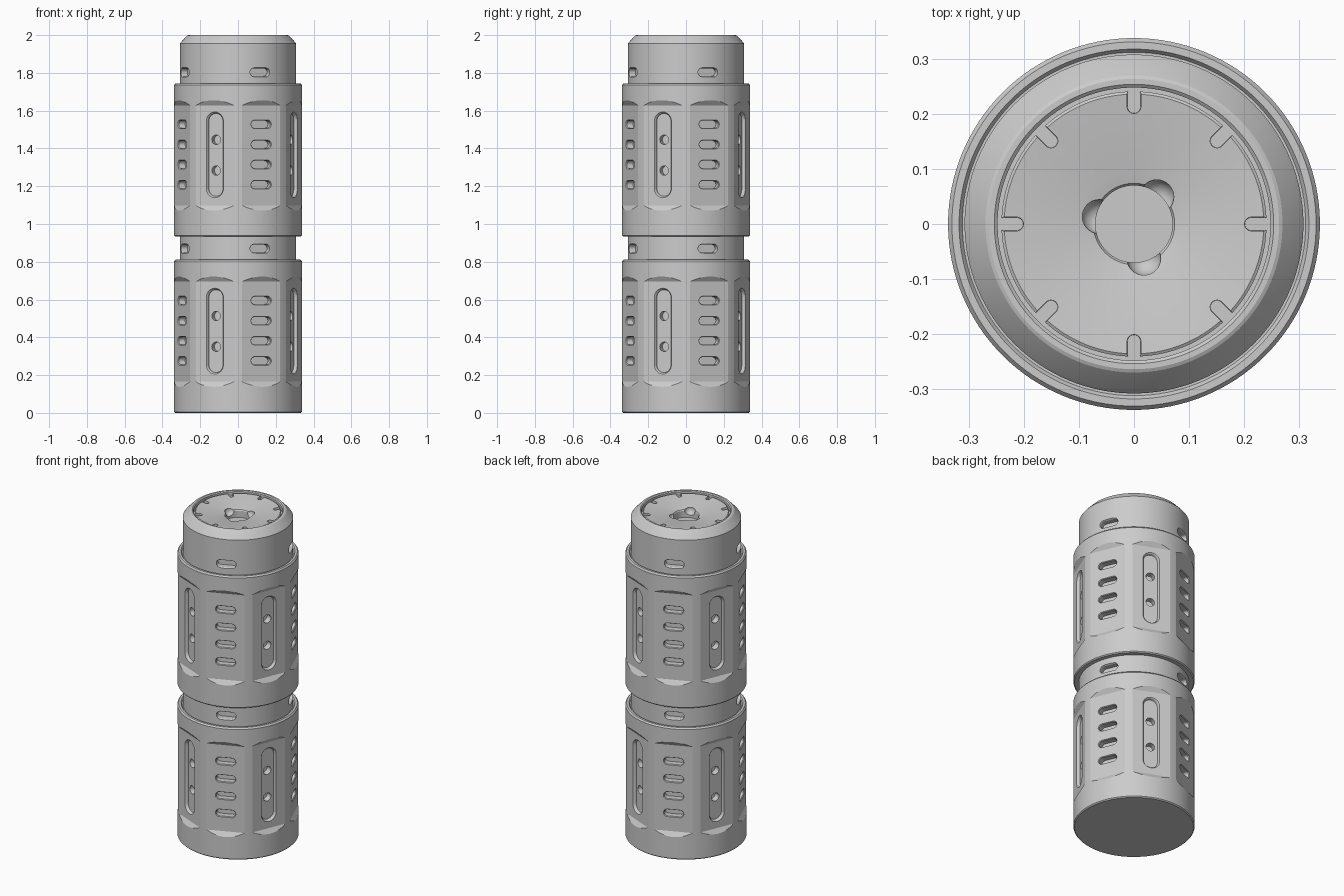
import bpy, bmesh
from math import sin, cos, pi, radians
from mathutils import Matrix, Vector

if "Cube" in bpy.data.objects:
    bpy.data.objects.remove(bpy.data.objects["Cube"])

SEG = 128


def make_object(name, bm):
    bmesh.ops.recalc_face_normals(bm, faces=bm.faces)
    mesh = bpy.data.meshes.new(name)
    bm.to_mesh(mesh)
    bm.free()
    ob = bpy.data.objects.new(name, mesh)
    bpy.context.collection.objects.link(ob)
    return ob


def lathe(name, profile):
    """Closed solid of revolution; end rings are capped flat."""
    bm = bmesh.new()
    rings = [[bm.verts.new((r * cos(2 * pi * i / SEG), r * sin(2 * pi * i / SEG), z))
              for i in range(SEG)] for r, z in profile]
    for a, b in zip(rings, rings[1:]):
        for i in range(SEG):
            j = (i + 1) % SEG
            bm.faces.new((a[i], a[j], b[j], b[i]))
    bm.faces.new(rings[0])
    bm.faces.new(rings[-1])
    return make_object(name, bm)


def loft(bm, rings):
    """Add a capped prism through equal-length point rings."""
    vs = [[bm.verts.new(p) for p in ring] for ring in rings]
    n = len(vs[0])
    for a, b in zip(vs, vs[1:]):
        for i in range(n):
            bm.faces.new((a[i], a[(i + 1) % n], b[(i + 1) % n], b[i]))
    bm.faces.new(vs[0])
    bm.faces.new(vs[-1])


def stadium(bm, matrix, half, radius, sections, n=14):
    """Rounded slot along local x; sections are (local z, growth)."""
    rings = []
    for w, grow in sections:
        ring = []
        for side in (1, -1):
            for k in range(n + 1):
                a = -pi / 2 + pi * k / n
                ring.append(matrix @ Vector((side * (half + (radius + grow) * cos(a)),
                                             side * (radius + grow) * sin(a), w)))
        if half == 0:
            ring = ring[:n] + ring[n + 1:-1]
        rings.append(ring)
    loft(bm, rings)


def side_frame(angle, z, upright=False):
    """Local z points outward from the axis, local x runs around (or up)."""
    out = Vector((cos(angle), sin(angle), 0))
    tan = Vector((-sin(angle), cos(angle), 0))
    up = Vector((0, 0, 1))
    u, v = (up, -tan) if upright else (tan, up)
    m = Matrix((u, v, out)).transposed().to_4x4()
    m.translation = (0, 0, z)
    return m


def cut(ob, bm):
    cutter = make_object("cutter", bm)
    cutter.hide_render = True
    mod = ob.modifiers.new("cut", 'BOOLEAN')
    mod.operation, mod.solver, mod.object = 'DIFFERENCE', 'EXACT', cutter
    bpy.context.view_layer.objects.active = ob
    bpy.ops.object.modifier_apply(modifier=mod.name)
    bpy.data.objects.remove(cutter)


SLOTS = [radians(-67.5 + 90 * k) for k in range(4)]
PANELS = [radians(-112.5 + 90 * k) for k in range(4)]

# Sleeve: solid cylinder with chamfered ends and a lip round the top
sleeve = lathe("lower_sleeve", [(0.332, 0), (0.338, 0.006), (0.338, 0.803), (0.331, 0.812),
                                (0.318, 0.812), (0.312, 0.804)])

# Eight shallow flats with sloping ends
bm = bmesh.new()
for a in SLOTS + PANELS:
    m = side_frame(a, 0.43)
    loft(bm, [[m @ Vector((x * 0.12, y * h, w)) for x, y in ((-1, -1), (1, -1), (1, 1), (-1, 1))]
              for w, h in ((0.32, 0.265), (0.338, 0.292), (0.36, 0.325))])
cut(sleeve, bm)

# Tall recesses and stacks of four short slots
bm = bmesh.new()
for a in PANELS:
    stadium(bm, side_frame(a, 0.433, True), 0.178, 0.041,
            [(0.303, 0), (0.314, 0.003), (0.321, 0.009), (0.35, 0.009)])
for a in SLOTS:
    for z in (0.275, 0.382, 0.488, 0.595):
        stadium(bm, side_frame(a, z), 0.035, 0.020, [(0.28, 0), (0.315, 0), (0.322, 0.005), (0.35, 0.005)])
cut(sleeve, bm)

# Round holes in the recess floors
bm = bmesh.new()
for a in PANELS:
    for z in (0.35, 0.513):
        stadium(bm, side_frame(a, z), 0, 0.025, [(0.265, 0), (0.31, 0)])
cut(sleeve, bm)

upper = sleeve.copy()
upper.data = sleeve.data.copy()
upper.name = "upper_sleeve"
upper.location.z = 0.933
bpy.context.collection.objects.link(upper)

# Collar between the sleeves
collar = lathe("middle_collar", [(0.308, 0.803), (0.308, 0.934)])

# Top collar with chamfered rim, groove, dished end disc and centre socket
cap = lathe("top_collar", [(0.308, 1.736), (0.308, 1.955), (0.302, 1.963), (0.270, 1.997), (0.264, 2.0),
                           (0.254, 2.0), (0.248, 1.995), (0.248, 1.968), (0.241, 1.968), (0.241, 1.987),
                           (0.236, 1.99), (0.10, 1.972), (0.074, 1.966), (0.07, 1.96), (0.07, 1.92)])

# One slot per quarter in each collar
for ob, z in ((collar, 0.87), (cap, 1.803)):
    bm = bmesh.new()
    for a in SLOTS:
        stadium(bm, side_frame(a, z), 0.034, 0.021, [(0.268, 0), (0.300, 0), (0.309, 0.005), (0.34, 0.005)])
    cut(ob, bm)

# Eight radial notches at the disc edge
bm = bmesh.new()
for k in range(8):
    m = Matrix.Rotation(k * pi / 4, 4, 'Z') @ Matrix.Translation((0.2245, 0, 0))
    stadium(bm, m, 0.011, 0.012, [(1.969, 0), (1.985, 0.0005), (2.02, 0.001)])
cut(cap, bm)

# Three scallops round the socket
bm = bmesh.new()
for deg in (50, 168, 286):
    m = Matrix.Translation((0.065 * cos(radians(deg)), 0.065 * sin(radians(deg)), 1.965))
    bmesh.ops.create_uvsphere(bm, u_segments=32, v_segments=16, radius=0.031, matrix=m)
cut(cap, bm)

for ob in (sleeve, upper, collar, cap):
    bpy.ops.object.select_all(action='DESELECT')
    ob.select_set(True)
    bpy.context.view_layer.objects.active = ob
    bpy.ops.object.shade_smooth_by_angle(angle=radians(15))
